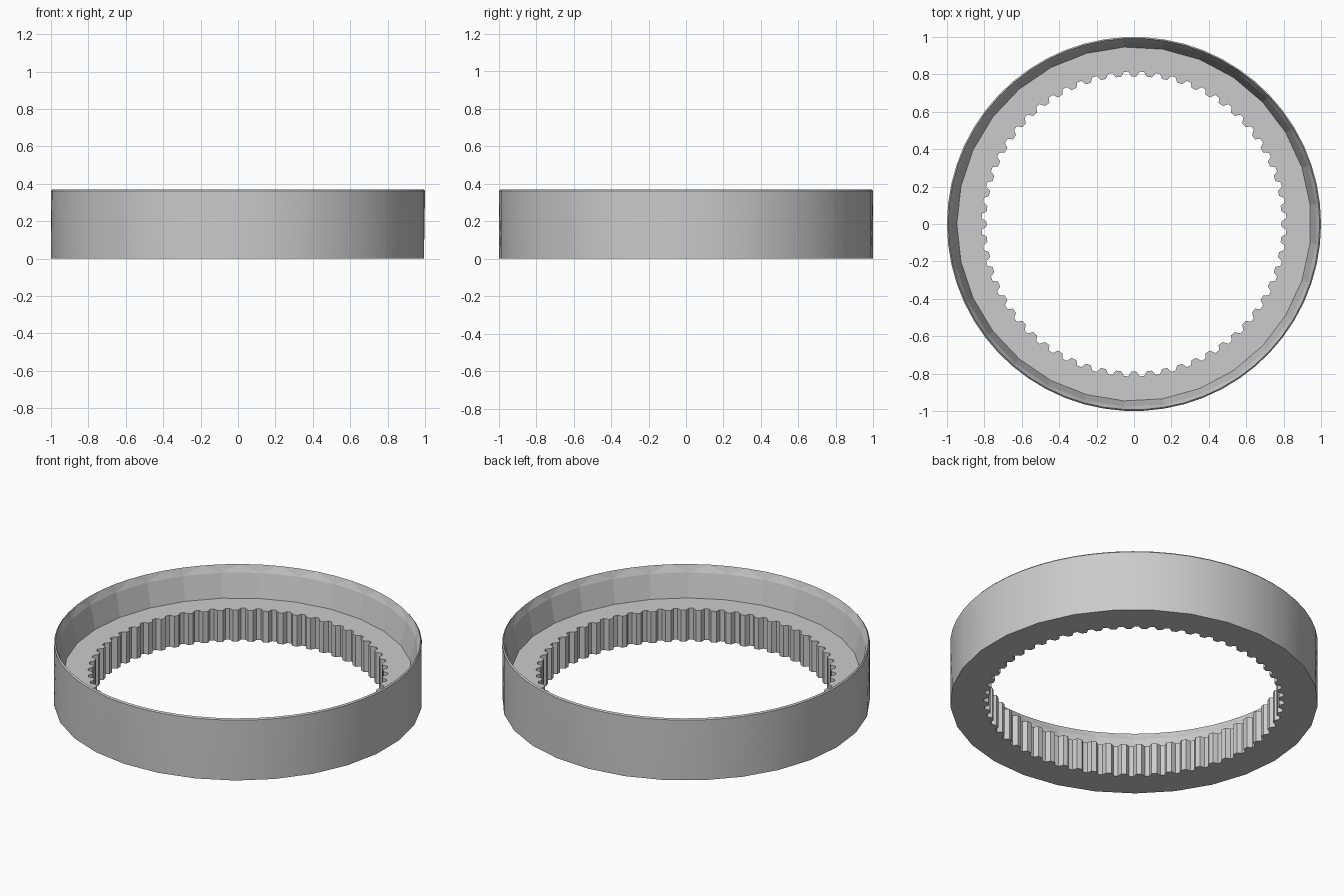
import bpy, bmesh
from math import pi, cos, sin

cube = bpy.data.objects.get("Cube")
if cube:
    bpy.data.objects.remove(cube)

SIDES = 29      # coarse facets of the ring body
TEETH = 60
HEIGHT = 0.37
SHELF = 0.188

grey = bpy.data.materials.new("plain grey")
grey.use_nodes = True
colour = (0.6, 0.6, 0.6, 1)
grey.diffuse_color = colour
grey.node_tree.nodes["Principled BSDF"].inputs["Base Color"].default_value = colour

bm = bmesh.new()


def point(radius, angle, z):
    return bm.verts.new((radius * cos(angle), radius * sin(angle), z))


def ring(count, radius, z):
    return [point(radius, pi + 2 * pi * i / count, z) for i in range(count)]


def tooth_ring(z):
    # Trapezoid teeth: two points on the root, two on the tip
    pitch = 2 * pi / TEETH
    profile = ((-0.36, 0.815), (-0.17, 0.79), (0.17, 0.79), (0.36, 0.815))
    return [point(r, pi + (i + a) * pitch, z) for i in range(TEETH) for a, r in profile]


def stitch(a, b, smooth=False):
    # Joins two rings; b may have twice as many points as a
    n, k = len(a), len(b) // len(a)
    for i in range(n):
        p, q = a[i], a[(i + 1) % n]
        top = [b[(i * k + j) % len(b)] for j in range(k + 1)]
        if k == 1:
            faces = [(p, q, top[1], top[0])]
        else:
            faces = [(p, top[1], top[0]), (p, q, top[1]), (q, top[2], top[1])]
        for f in faces:
            bm.faces.new(f).smooth = smooth


def fill_between(a, b):
    # Flat annulus between an outer ring and the tooth outline
    edges = []
    for loop in (a, b):
        for i, v in enumerate(loop):
            pair = (v, loop[(i + 1) % len(loop)])
            edges.append(bm.edges.get(pair) or bm.edges.new(pair))
    bmesh.ops.triangle_fill(bm, edges=edges, use_beauty=True)


# Outer wall, bevelled rim and sloping recess
base = ring(SIDES, 1.0, 0)
wall_top = ring(SIDES * 2, 1.0, HEIGHT - 0.008)
rim = ring(SIDES * 2, 0.993, HEIGHT)
lip = ring(SIDES, 0.979, 0.327)
shelf = ring(SIDES, 0.947, SHELF)
stitch(base, wall_top, smooth=True)
stitch(wall_top, rim)
stitch(lip, rim)
stitch(lip, shelf)

# Internal teeth with the shelf above and the flat underside below
teeth_low, teeth_high = tooth_ring(0), tooth_ring(SHELF)
stitch(teeth_low, teeth_high)
fill_between(shelf, teeth_high)
fill_between(base, teeth_low)

bmesh.ops.recalc_face_normals(bm, faces=bm.faces[:])
mesh = bpy.data.meshes.new("ring_gear")
bm.to_mesh(mesh)
bm.free()
mesh.materials.append(grey)
gear = bpy.data.objects.new("ring_gear", mesh)
bpy.context.collection.objects.link(gear)
